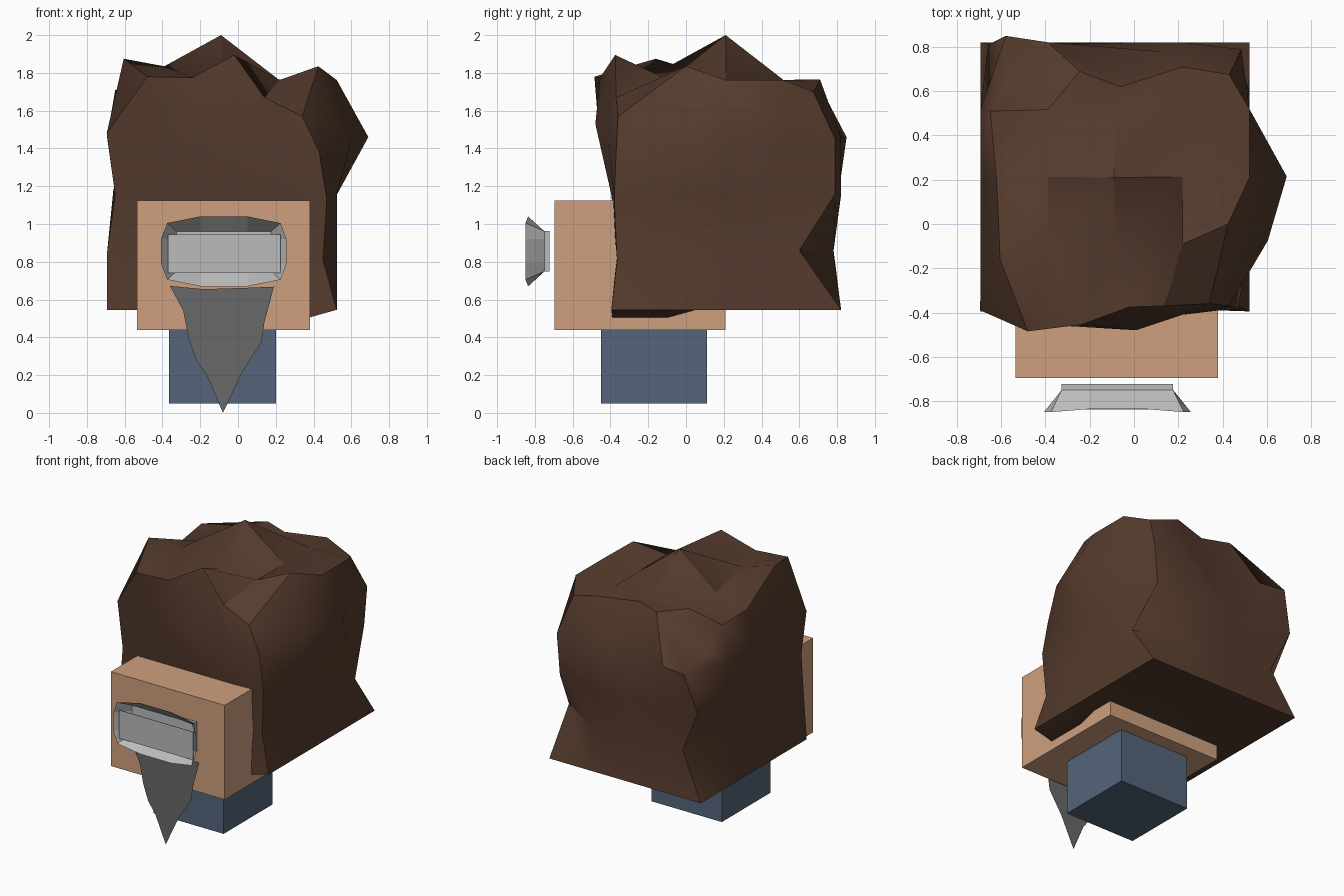
import bpy, bmesh, math
from mathutils import Vector

if "Cube" in bpy.data.objects:
    bpy.data.objects.remove(bpy.data.objects["Cube"])


def material(name, rgb):
    m = bpy.data.materials.new(name)
    m.diffuse_color = (*rgb, 1)
    m.use_nodes = True
    m.node_tree.nodes["Principled BSDF"].inputs["Base Color"].default_value = m.diffuse_color
    return m


SKIN = material("tan", (0.62, 0.35, 0.21))
HAIR = material("dark brown", (0.092, 0.044, 0.026))
BLUE = material("slate blue", (0.09, 0.128, 0.195))
LIGHT = material("light grey", (0.50, 0.50, 0.50))
DARK = material("dark grey", (0.14, 0.14, 0.14))


def finish(bm, name, mat, fix_normals=True):
    if fix_normals:
        bmesh.ops.recalc_face_normals(bm, faces=bm.faces)
    me = bpy.data.meshes.new(name)
    bm.to_mesh(me)
    bm.free()
    me.materials.append(mat)
    ob = bpy.data.objects.new(name, me)
    bpy.context.collection.objects.link(ob)
    return ob


def box(name, lo, hi, mat):
    bm = bmesh.new()
    bmesh.ops.create_cube(bm, size=1)
    for v in bm.verts:
        v.co = Vector([(a + b) / 2 + c * (b - a) for a, b, c in zip(lo, hi, v.co)])
    return finish(bm, name, mat)


# Head and neck blocks
box("head", (-0.535, -0.695, 0.44), (0.38, 0.21, 1.125), SKIN)
box("neck", (-0.365, -0.45, 0.05), (0.2, 0.11, 0.445), BLUE)

# Hair: a 4x4x4 divided cube with individual points pulled out
# key = grid index x, y, z (0-4); value = new position
PULLED_TOP = {
    "004": (-0.48, -0.485, 1.78), "104": (-0.24, -0.455, 1.775), "204": (-0.02, -0.375, 1.895),
    "304": (0.14, -0.37, 1.67), "404": (0.34, -0.36, 1.57),
    "014": (-0.605, -0.16, 1.875), "114": (-0.39, -0.09, 1.835), "414": (0.425, 0.0, 1.835),
    "024": (-0.62, 0.19, 1.69), "224": (-0.09, 0.21, 2.0), "034": (-0.65, 0.51, 1.71),
    "044": (-0.6, 0.6, 1.54), "144": (-0.245, 0.69, 1.765), "244": (-0.06, 0.62, 1.765),
    "344": (0.22, 0.71, 1.765), "444": (0.43, 0.675, 1.7),
}
PULLED_SIDES = {
    "003": (-0.695, -0.39, 1.48), "103": (-0.32, -0.46, 1.47), "203": (0.01, -0.48, 1.53),
    "303": (0.22, -0.41, 1.44), "403": (0.43, -0.37, 1.38),
    "402": (0.47, -0.38, 1.13), "401": (0.45, -0.365, 0.81),
    "413": (0.605, -0.075, 1.46), "423": (0.69, 0.215, 1.46),
    "441": (0.52, 0.6, 0.86), "442": (0.46, 0.79, 1.16), "443": (0.485, 0.79, 1.45),
    "041": (-0.52, 0.78, 0.87), "042": (-0.66, 0.81, 1.18), "043": (-0.58, 0.85, 1.46),
    "243": (0.12, 0.78, 1.46),
    "300": (0.22, -0.385, 0.46), "310": (0.22, -0.1, 0.46),
}
pulled = {**PULLED_TOP, **PULLED_SIDES}
bm = bmesh.new()
bmesh.ops.create_cube(bm, size=4)
bmesh.ops.subdivide_edges(bm, edges=bm.edges, cuts=3, use_grid_fill=True)
for v in bm.verts:
    idx = [round(c + 2) for c in v.co]
    p = Vector((-0.693, -0.395, 0.546)) + Vector(idx) * 0.304
    if idx[0] == 0 and idx[2] == 2:      # pinched left side
        p.x = -0.65
    if idx[1] == 0 and idx[2] == 1:      # pinched front
        p.y = -0.365
    if idx[1] == 4 and idx[2] == 1:      # pinched back
        p.y = 0.78
    v.co = pulled.get("".join(map(str, idx)), p)
hair = finish(bm, "hair", HAIR)
bpy.context.view_layer.objects.active = hair
hair.select_set(True)
bpy.ops.object.shade_smooth_by_angle(angle=math.radians(35))

# Flared mouth piece: small block at the back opening into a hollow dish
quarter = [(0.332, 0.065), (0.30, 0.15), (0.125, 0.185)]
rim = quarter + [(-u, v) for u, v in reversed(quarter)]
rim += [(-u, -v) for u, v in rim]
CX, CZ = -0.075, 0.855


def clamp(a, m):
    return max(-m, min(m, a))


def ring(bm, w, h, y, dip=0.0):
    return [bm.verts.new((CX + clamp(u, w), y + (dip if abs(u) < 0.2 else 0), CZ + clamp(v, h)))
            for u, v in rim]


bm = bmesh.new()
rings = [ring(bm, 0.252, 0.107, -0.723), ring(bm, 0.252, 0.107, -0.75),
         ring(bm, 1, 1, -0.85, 0.014), ring(bm, 0.25, 0.105, -0.753)]
for a, b in zip(rings, rings[1:]):
    for i in range(12):
        j = (i + 1) % 12
        bm.faces.new((a[i], a[j], b[j], b[i]))
bm.faces.new(rings[0])
bm.faces.new(rings[-1])
finish(bm, "mouth_piece", LIGHT)

# Thin panel across the opening of the dish
box("mouth_panel", (-0.37, -0.838, 0.74), (0.225, -0.834, 0.945), LIGHT)

# Flat pointed beard, a single sheet facing the front
outline = [(-0.36, 0.672), (-0.29, 0.54), (-0.26, 0.39), (-0.22, 0.275), (-0.165, 0.2),
           (-0.08, 0.0), (0.025, 0.22), (0.125, 0.375), (0.14, 0.48), (0.19, 0.668),
           (0.04, 0.662), (-0.18, 0.655)]
bm = bmesh.new()
bm.faces.new([bm.verts.new((x, -0.715, z)) for x, z in outline])
finish(bm, "beard", DARK, fix_normals=False)
